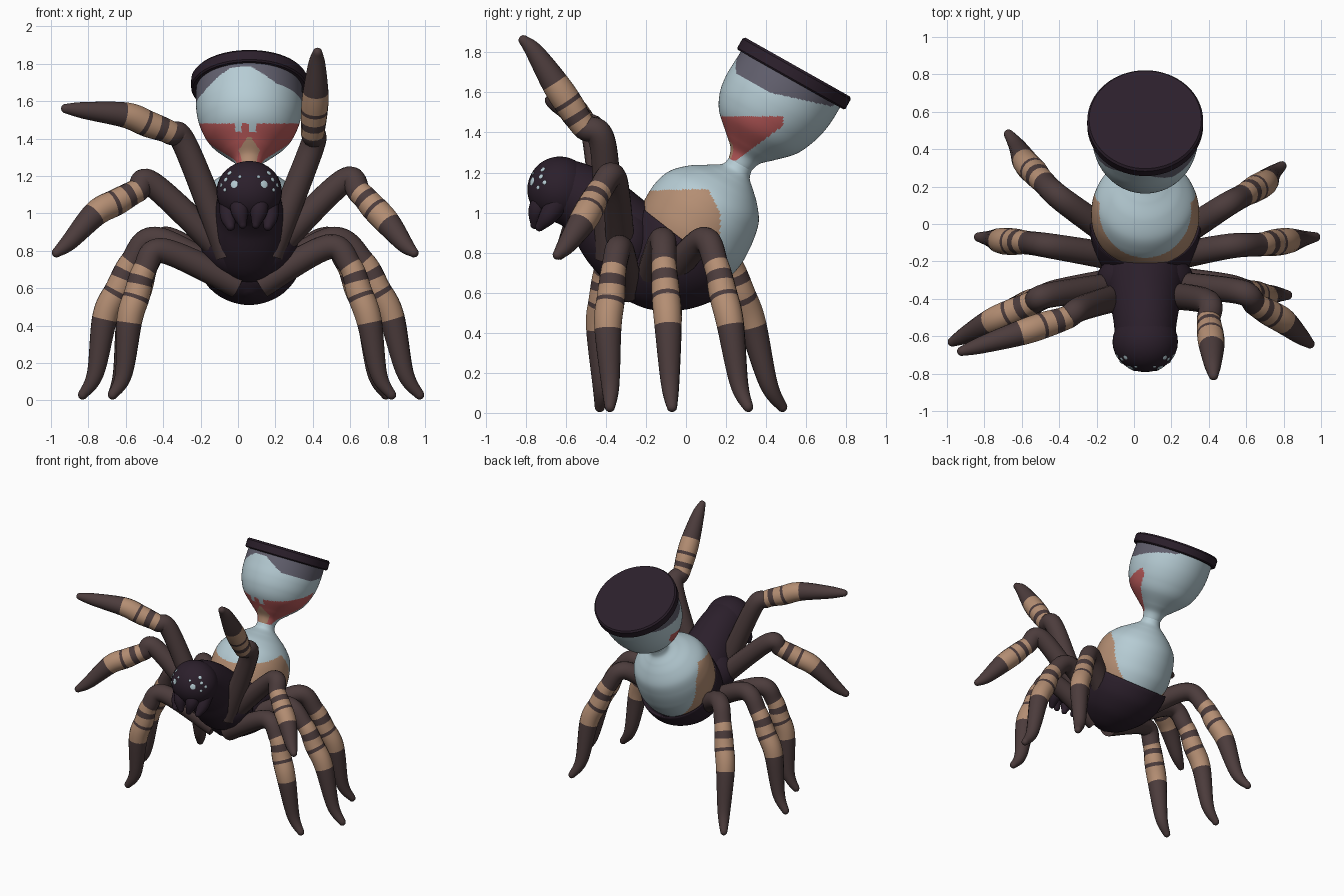
import bpy, bmesh, math
from mathutils import Vector as V

if "Cube" in bpy.data.objects:
    bpy.data.objects.remove(bpy.data.objects["Cube"])

# ---------- materials ----------
def mat(name, *rgb):
    lin = [((c / 255 + .055) / 1.055) ** 2.4 for c in rgb]
    m = bpy.data.materials.new(name)
    m.diffuse_color = (*lin, 1)
    m.use_nodes = True
    m.node_tree.nodes["Principled BSDF"].inputs["Base Color"].default_value = m.diffuse_color
    return m

PURPLE = mat("dark purple", 43, 31, 43)
BROWN = mat("leg brown", 76, 60, 60)
TAN = mat("sand tan", 180, 142, 115)
GLASS = mat("pale glass", 182, 204, 212)
RED = mat("red sand", 186, 90, 90)
GREY = mat("grey shadow glass", 98, 96, 110)

X0 = .06                                   # body centre line
NECK = V((X0, .27, 1.24))                  # hourglass waist
AX = V((0, .49, .87)).normalized()         # hourglass axis
PX = V((0, .87, -.49)).normalized()        # across the axis, backwards
UX = V((1, 0, 0))

# ---------- helpers ----------
def spline(pts, n):
    """Catmull-Rom through tuples; returns (parameter, tuple) pairs."""
    out, k = [], len(pts) - 1
    for i in range(n + 1):
        s = k * i / n
        j = min(int(s), k - 1)
        f = s - j
        a, b, c, d = (pts[min(max(q, 0), k)] for q in (j - 1, j, j + 1, j + 2))
        out.append((s, tuple(.5 * (2 * q + (r - p) * f + (2 * p - 5 * q + 4 * r - t) * f * f
                    + (3 * q - p - 3 * r + t) * f ** 3) for p, q, r, t in zip(a, b, c, d))))
    return out

def smooth(ob, angle=50):
    bpy.ops.object.select_all(action='DESELECT')
    ob.select_set(True)
    bpy.context.view_layer.objects.active = ob
    bpy.ops.object.shade_smooth_by_angle(angle=math.radians(angle))
    return ob

def loft(name, rings, mats, rule=None, sides=32, angle=50):
    """rings: (s, centre, u vector, v vector), vectors scaled by the radius."""
    bm = bmesh.new()
    loops = []
    for s, c, u, v in rings:
        loops.append([bm.verts.new(c + u * math.cos(2 * math.pi * k / sides)
                      + v * math.sin(2 * math.pi * k / sides)) for k in range(sides)])
    for i in range(len(loops) - 1):
        a, b = loops[i], loops[i + 1]
        for k in range(sides):
            f = bm.faces.new((a[k], a[k - 1], b[k - 1], b[k]))
            if rule:
                f.material_index = rule(f.calc_center_median(), (rings[i][0] + rings[i + 1][0]) / 2)
    bm.faces.new(loops[0])
    bm.faces.new(loops[-1])
    bmesh.ops.recalc_face_normals(bm, faces=bm.faces)
    me = bpy.data.meshes.new(name)
    bm.to_mesh(me)
    bm.free()
    for m in mats:
        me.materials.append(m)
    ob = bpy.data.objects.new(name, me)
    bpy.context.collection.objects.link(ob)
    return smooth(ob, angle)

def on_axis(pts, tilt=0):
    """(t along axis, radius, sideways shift) -> rings around the hourglass axis."""
    return [(t, NECK + AX * t + PX * c, UX * r, (PX - AX * tilt) * r) for t, r, c in pts]

def tube(name, pts, mats, rule=None, n=48, sides=16):
    """Tube through (x, y, z, radius) points with a rounded end."""
    smp = spline(pts, n)
    P = [V(q[:3]) for _, q in smp]
    rings, u = [], V((.13, .31, .94))
    for i, (s, q) in enumerate(smp):
        t = (P[min(i + 1, n)] - P[max(i - 1, 0)]).normalized()
        u = (u - t * u.dot(t)).normalized()
        rings.append((s, P[i], u * q[3], t.cross(u) * q[3]))
    r = smp[-1][1][3]
    for a in (.5, 1, 1.4):
        rings.append((s, P[-1] + t * r * math.sin(a), u * r * math.cos(a), t.cross(u) * r * math.cos(a)))
    return loft(name, rings, mats, rule, sides)

def ball(name, loc, scale, m, normal=None):
    bpy.ops.mesh.primitive_uv_sphere_add(segments=32, ring_count=20, location=loc)
    ob = bpy.context.object
    ob.name, ob.scale = name, scale
    if normal:
        ob.rotation_euler = normal.to_track_quat('Z', 'Y').to_euler()
    ob.data.materials.append(m)
    return smooth(ob, 180)

# ---------- hourglass ----------
def upper_rule(p, t):
    dx, cross = p.x - X0, (p - NECK).dot(PX)
    side = dx if dx > 0 else max(0, -dx - .1)
    if t > max(.385, .475 - .6 * side) + .3 * max(0, cross + .05):
        return 2
    facing = cross / math.hypot(cross, dx)
    if 1.27 < p.z < 1.41 and facing < -.8 and abs(dx) < .09 * (1.42 - p.z) / .13:
        return 3
    ragged = 1.48 - (.045 if -.11 < dx < .06 and math.sin(dx * 80) > .2 else 0)
    if 1.26 < p.z < ragged and p.y < min(.485, .25 + (p.z - 1.26) * 1.35):
        return 1
    return 0

def lower_rule(p, t):
    edge = .17 - max(0, p.z - 1) * .5
    return 1 if p.z < 1.115 + .03 * p.y and p.y < edge and p.z > .6 else 0

upper = [(0, .065, 0), (.05, .083, 0), (.1, .135, 0), (.18, .218, -.003), (.26, .26, -.003),
         (.34, .28, .002), (.42, .285, .008), (.52, .283, .012)]
loft("upper_glass_bulb", on_axis([q for _, q in spline(upper, 120)]),
     [GLASS, RED, GREY, TAN], upper_rule, 160)
lower = [(0, .065, 0), (-.04, .078, 0), (-.08, .13, -.01), (-.13, .195, -.025), (-.2, .255, -.035),
         (-.28, .281, -.04), (-.36, .289, -.04), (-.44, .285, -.037), (-.53, .26, -.035), (-.6, .22, -.035)]
loft("lower_glass_bulb", on_axis([q for _, q in spline(lower, 120)]),
     [GLASS, TAN], lower_rule, 128)
loft("lid", on_axis([(.493, .302, .012), (.501, .31, .012), (.553, .31, .012), (.565, .3, .012)]),
     [PURPLE], sides=64, angle=30)

# ---------- body and head ----------
cup = [(-.54, .24, -.04), (-.475, .285, -.04), (-.495, .297, -.04), (-.6, .285, -.06),
       (-.71, .24, -.1), (-.79, .17, -.13), (-.84, .1, -.15), (-.865, .02, -.16)]
loft("abdomen_cup", on_axis([(t, max(r, .002), c) for _, (t, r, c) in spline(cup, 42)], .15), [PURPLE], sides=48)
tube("thorax", [(X0, -.17, .74, .17), (X0, -.25, .81, .21), (X0, -.33, .89, .21),
                (X0, -.43, 1.0, .185), (X0, -.53, 1.075, .168), (X0, -.62, 1.11, .16)],
     [PURPLE], n=30, sides=40)
ball("thorax_shoulders", (X0, -.3, .84), (.26, .17, .2), PURPLE)
HC, HR = V((X0, -.63, 1.115)), V((.175, .162, .165))
ball("head", HC, HR, PURPLE)

for side, tag in ((-1, "left"), (1, "right")):
    tube("fang_" + tag, [(X0 + side * .05, -.70, 1.08, .055), (X0 + side * .05, -.74, 1.01, .048),
                         (X0 + side * .035, -.755, .94, .022)], [PURPLE], n=14)
    tube("palp_" + tag, [(X0 + side * .10, -.64, 1.05, .06), (X0 + side * .11, -.69, .98, .045),
                         (X0 + side * .10, -.73, .93, .024)], [PURPLE], n=14)
    # eyes lie flat on the head surface
    for dx, z, r in ((.08, 1.155, .021), (.125, 1.18, .012), (.105, 1.215, .013),
                     (.15, 1.15, .011), (.05, 1.195, .009), (.13, 1.125, .010)):
        a, c = side * dx / HR.x, (z - HC.z) / HR.z
        b = -math.sqrt(max(0, 1 - a * a - c * c))
        nrm = V((a / HR.x, b / HR.y, c / HR.z)).normalized()
        ball("eye_" + tag, HC + V((a * HR.x, b * HR.y, c * HR.z)), (r, r, .004), GLASS, nrm)

# ---------- legs: base, knee, band start, band end, tip ----------
def leg_rule(p, s):
    return 1 if 2 <= s <= 4.05 and not (2.33 < s < 2.65 or 3.05 < s < 3.23) else 0

LEGS = {
    "raised_leg_right": ((.17, -.38, .78), (.39, -.415, 1.34), (.40, -.51, 1.43), (.415, -.65, 1.64), (.425, -.81, 1.86)),
    "raised_leg_left": ((-.05, -.38, .78), (-.28, -.45, 1.36), (-.36, -.5, 1.43), (-.6, -.58, 1.525), (-.92, -.68, 1.56)),
    "front_leg_right": ((.13, -.32, .74), (.555, -.36, 1.165), (.65, -.43, 1.11), (.80, -.52, .95), (.94, -.64, .79)),
    "front_leg_left": ((-.02, -.32, .74), (-.45, -.38, 1.15), (-.54, -.42, 1.12), (-.76, -.52, 1.0), (-.97, -.63, .79)),
    "second_leg_right": ((.12, -.29, .62), (.48, -.33, .82), (.6, -.36, .72), (.70, -.39, .43), (.82, -.38, .03)),
    "second_leg_left": ((0, -.29, .62), (-.40, -.36, .80), (-.5, -.4, .70), (-.58, -.43, .43), (-.67, -.43, .03)),
    "third_leg_right": ((.14, -.19, .64), (.5, -.12, .86), (.67, -.11, .74), (.82, -.09, .45), (.97, -.07, .03)),
    "third_leg_left": ((-.02, -.19, .64), (-.43, -.12, .86), (-.57, -.1, .74), (-.71, -.09, .45), (-.83, -.07, .03)),
    "rear_leg_right": ((.14, -.13, .62), (.46, .08, .86), (.58, .15, .74), (.7, .22, .45), (.79, .31, .03)),
    "rear_leg_left": ((-.02, -.13, .62), (-.37, .12, .86), (-.48, .22, .74), (-.58, .33, .45), (-.67, .48, .03)),
}
for name, pts in LEGS.items():
    base, knee, b0, b1, tip = map(V, pts)
    ankle = b1.lerp(tip, .72)
    drop = V((tip.x - knee.x, tip.y - knee.y, 0)).normalized()
    ankle -= drop * (.035 if tip.z < .1 else .012)      # feet curl outward
    path = [(base, .075), (knee, .067), (b0, .063), (b0.lerp(b1, .5), .071), (b1, .069),
            (ankle, .046), (tip, .026)]
    tube(name, [(*p, r) for p, r in path], [BROWN, TAN], leg_rule, n=96)
